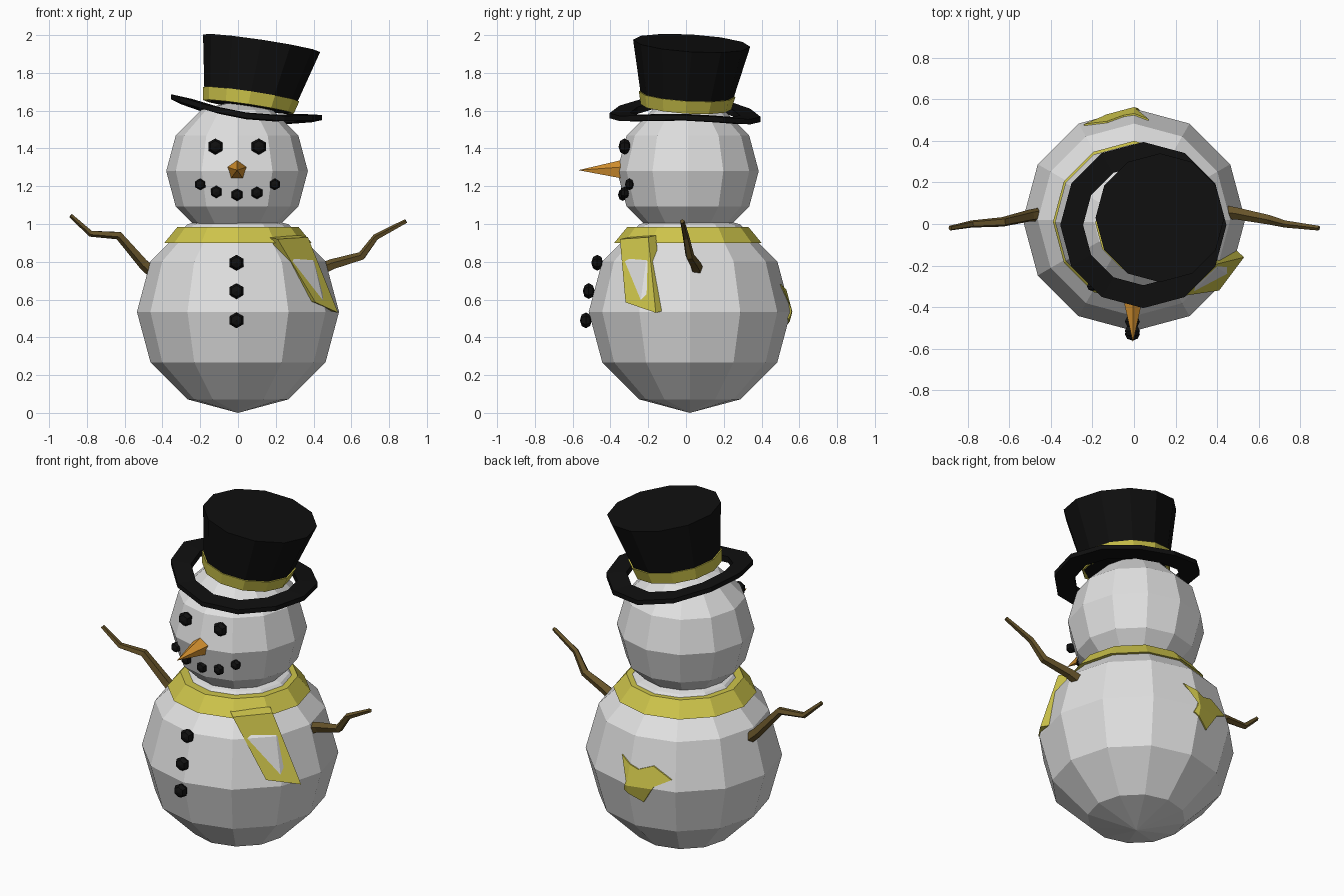
import bpy, bmesh, math
from mathutils import Vector, Matrix

if "Cube" in bpy.data.objects:
    bpy.data.objects.remove(bpy.data.objects["Cube"])


def material(name, r, g, b):
    m = bpy.data.materials.new(name)
    m.diffuse_color = (r, g, b, 1)
    m.use_nodes = True
    m.node_tree.nodes["Principled BSDF"].inputs["Base Color"].default_value = m.diffuse_color
    return m


SNOW = material("snow_white", 0.75, 0.75, 0.75)
BLACK = material("hat_black", 0.005, 0.005, 0.005)
YELLOW = material("scarf_yellow", 0.62, 0.56, 0.07)
ORANGE = material("carrot_orange", 0.70, 0.30, 0.03)
BROWN = material("twig_brown", 0.13, 0.085, 0.022)


def finish(name, bm, mat):
    bmesh.ops.recalc_face_normals(bm, faces=bm.faces)
    me = bpy.data.meshes.new(name)
    bm.to_mesh(me)
    bm.free()
    me.materials.append(mat)
    ob = bpy.data.objects.new(name, me)
    bpy.context.scene.collection.objects.link(ob)
    return ob


def ball(name, centre, r, mat, seg=12, rings=6, squash=(1, 1, 1), turn=0):
    bm = bmesh.new()
    mx = (Matrix.Translation(centre) @ Matrix.Rotation(turn, 4, 'X')
          @ Matrix.Diagonal((*squash, 1)))
    bmesh.ops.create_uvsphere(bm, u_segments=seg, v_segments=rings, radius=r, matrix=mx)
    return finish(name, bm, mat)


def loft(name, rings, mat, closed=False, caps=True):
    """Skin a list of point rings; closed joins the last ring to the first."""
    bm = bmesh.new()
    vs = [[bm.verts.new(p) for p in ring] for ring in rings]
    n = len(vs[0])
    pairs = list(zip(vs, vs[1:])) + ([(vs[-1], vs[0])] if closed else [])
    for a, b in pairs:
        for i in range(n):
            j = (i + 1) % n
            bm.faces.new((a[i], a[j], b[j], b[i]))
    if caps and not closed:
        bm.faces.new(vs[0])
        bm.faces.new(vs[-1])
    return finish(name, bm, mat)


def circle(n=12):
    return [(math.cos(math.tau * i / n), math.sin(math.tau * i / n)) for i in range(n)]


# Snow balls
body = ball("body", (0, 0.02, 0.535), 0.535, SNOW)
ball("head", (-0.005, 0.01, 1.28), 0.375, SNOW)


# Hat crown and band: tilted rings widening upwards
def hat_ring(t, extra=0.0):
    c = Vector((0.055, 0, 1.62)).lerp(Vector((0.125, 0.03, 1.957)), t)
    r = 0.232 + 0.078 * t + extra
    return [c + Vector((r * x, r * y, -0.15 * r * x - 0.06 * r * y)) for x, y in circle()]


loft("hat_crown", [hat_ring(0), hat_ring(1)], BLACK)
loft("hat_band", [hat_ring(0.0, 0.008), hat_ring(0.2, 0.008),
                  hat_ring(0.2, -0.01), hat_ring(0.0, -0.01)], YELLOW, closed=True)


# Hat brim: open ring, curled up at the sides
def brim_ring(r, dz):
    k = r / 0.4
    return [(0.045 + r * x, -0.005 + r * y,
             1.565 + dz + k * (0.055 * x * x - 0.055 * x - 0.01 * y)) for x, y in circle()]


loft("hat_brim", [brim_ring(0.40, 0.012), brim_ring(0.29, 0.018),
                  brim_ring(0.29, -0.018), brim_ring(0.40, -0.015)], BLACK, closed=True)

# Scarf loop around the neck
loft("scarf_loop", [[(r * x, 0.01 + r * y, z) for x, y in circle()] for r, z in
                    ((0.39, 0.90), (0.32, 0.985), (0.25, 0.985), (0.30, 0.90))],
     YELLOW, closed=True)

# Scarf tail hanging at the front right
outer = [Vector(p) for p in ((0.21, -0.35, 0.92), (0.37, -0.20, 0.93),
                             (0.53, -0.16, 0.53), (0.41, -0.32, 0.585))]
inward = Vector((-0.045, 0.04, 0.01))
loft("scarf_tail_front", [outer, [p + inward for p in outer]], YELLOW)

# Back scarf tail, showing as a patch on the body: cut from a slightly larger body
outline = ((0.07, 0.68), (-0.05, 0.63), (-0.13, 0.66), (-0.24, 0.60),
           (-0.15, 0.55), (-0.08, 0.44), (0.03, 0.50), (0.0, 0.58))
cutter = loft("tail_cutter", [[(x, y, z) for x, z in outline] for y in (0.3, 0.8)], YELLOW)
cutter.hide_render = True
tail = ball("scarf_tail_back", (0, 0.02, 0.535), 0.543, YELLOW)
mod = tail.modifiers.new("cut", 'BOOLEAN')
mod.operation = 'INTERSECT'
mod.solver = 'EXACT'
mod.object = cutter
bpy.context.view_layer.update()
cut = bpy.data.meshes.new_from_object(tail.evaluated_get(bpy.context.evaluated_depsgraph_get()))
tail.modifiers.clear()
tail.data = cut
bpy.data.objects.remove(cutter)


# Twig arms: tapering four-sided tubes
def arm(name, path):
    rings = []
    pts = [Vector(p) for p in path]
    for i, p in enumerate(pts):
        d = (pts[min(i + 1, len(pts) - 1)] - pts[max(i - 1, 0)]).normalized()
        side = d.cross(Vector((0, 1, 0))).normalized()
        other = d.cross(side)
        r = 0.036 - 0.006 * i
        rings.append([p + r * (x * side + y * other) for x, y in circle(5)])
    loft(name, rings, BROWN)


arm("left_arm", ((-0.42, 0.05, 0.72), (-0.50, 0.04, 0.79), (-0.63, 0.01, 0.94),
                 (-0.78, 0.0, 0.95), (-0.885, -0.02, 1.045)))
arm("right_arm", ((0.42, 0.06, 0.75), (0.50, 0.05, 0.785), (0.655, 0.02, 0.83),
                  (0.73, 0.0, 0.93), (0.89, -0.02, 1.015)))

# Carrot nose
bm = bmesh.new()
bmesh.ops.create_cone(bm, cap_ends=True, segments=5, radius1=0.056, radius2=0, depth=0.24,
                      matrix=Matrix.Translation((-0.005, -0.45, 1.285))
                      @ Matrix.Rotation(math.radians(90), 4, 'X'))
finish("nose", bm, ORANGE)

# Coal eyes, mouth and buttons: small six-sided lumps facing forward
coal = [("eye", -0.12, -0.325, 1.41, 0.043), ("eye", 0.11, -0.325, 1.41, 0.043),
        ("mouth", -0.20, -0.30, 1.21, 0.031), ("mouth", -0.115, -0.325, 1.17, 0.033),
        ("mouth", -0.005, -0.335, 1.155, 0.033), ("mouth", 0.10, -0.325, 1.165, 0.033),
        ("mouth", 0.195, -0.30, 1.21, 0.031), ("button", -0.008, -0.47, 0.795, 0.042),
        ("button", -0.008, -0.515, 0.645, 0.042), ("button", -0.008, -0.53, 0.49, 0.042)]
for i, (part, x, y, z, r) in enumerate(coal):
    ball(f"{part}_{i}", (x, y, z), r, BLACK, 6, 4, (1, 1, 0.75), math.radians(90))
